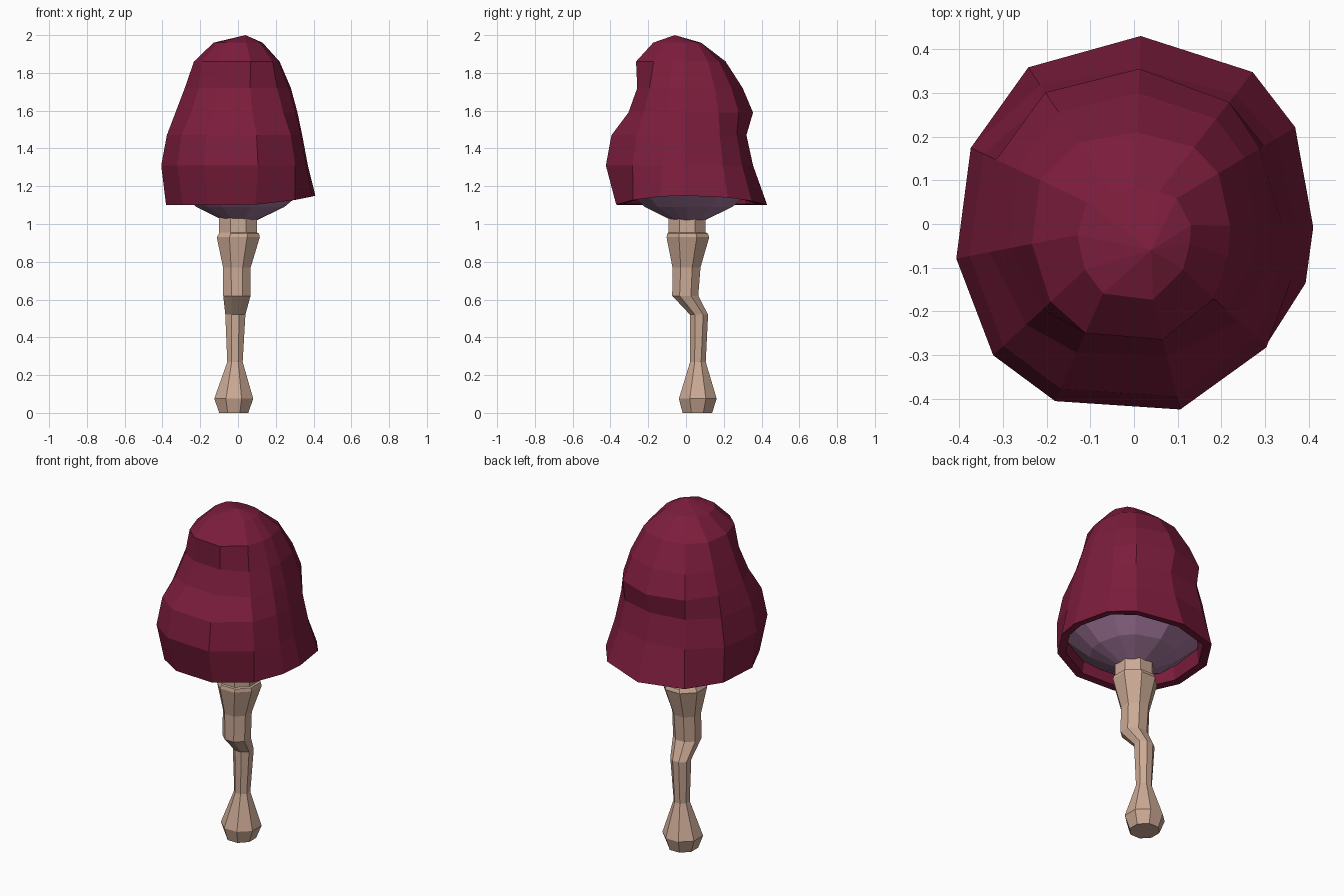
import bpy, bmesh, math

if "Cube" in bpy.data.objects:
    bpy.data.objects.remove(bpy.data.objects["Cube"])


def material(name, rgb):
    m = bpy.data.materials.new(name)
    m.diffuse_color = (*rgb, 1)
    m.use_nodes = True
    m.node_tree.nodes["Principled BSDF"].inputs["Base Color"].default_value = m.diffuse_color
    return m


def ring(z, x0, x1, y0, y1, angles, p=2.0, centre=None):
    """Closed ring whose four quadrants reach the given extents."""
    cx, cy = centre or ((x0 + x1) / 2, (y0 + y1) / 2)
    pts = []
    for deg in angles:
        c, s = math.cos(math.radians(deg)), math.sin(math.radians(deg))
        a = x1 - cx if c > 0 else cx - x0
        b = y1 - cy if s > 0 else cy - y0
        r = (abs(c / a) ** p + abs(s / b) ** p) ** (-1 / p)
        pts.append((cx + r * c, cy + r * s, z))
    return pts


def loft(name, rings, mat, start_cap=False, end_cap=False, apex=None):
    bm = bmesh.new()
    loops = [[bm.verts.new(p) for p in r] for r in rings]
    n = len(loops[0])
    for lo, hi in zip(loops, loops[1:]):
        for i in range(n):
            j = (i + 1) % n
            bm.faces.new((lo[i], lo[j], hi[j], hi[i]))
    if start_cap:
        bm.faces.new(loops[0][::-1])
    if end_cap:
        bm.faces.new(loops[-1])
    if apex:
        top = bm.verts.new(apex)
        for i in range(n):
            bm.faces.new((loops[-1][i], loops[-1][(i + 1) % n], top))
    me = bpy.data.meshes.new(name)
    bm.to_mesh(me)
    bm.free()
    me.materials.append(mat)
    ob = bpy.data.objects.new(name, me)
    bpy.context.collection.objects.link(ob)
    return ob


red = material("cap_red", (0.2, 0.012, 0.045))
mauve = material("gill_mauve", (0.36, 0.18, 0.32))
tan = material("stem_tan", (0.6, 0.4, 0.3))

# Cap: lumpy hood with a dented front and back, and a turned-in rim
CAP_ANGLES = [-1, 31, 52, 88, 124, 155, 191, 223, 246, 284, 317, 341]
cap_profile = [  # z, x min, x max, y min, y max
    (1.10, -.385, .41, -.375, .43),
    (1.31, -.41, .37, -.435, .355),
    (1.47, -.38, .34, -.405, .32),
    (1.59, -.335, .315, -.31, .355),
    (1.72, -.285, .28, -.262, .30),
    (1.86, -.235, .22, -.272, .21),
    (1.96, -.13, .13, -.18, .08),
]
shell = [ring(*row, CAP_ANGLES, 2.3, (0, 0)) for row in cap_profile]
rim = [(x, y, z + 0.05 * max(0, x / 0.41) ** 2) for x, y, z in shell[0]]
shell[0] = rim
lip = [(x * .89, y * .89, z + .005) for x, y, z in rim]
inner = [(x * .86, y * .86, 1.20) for x, y, z in rim]
loft("cap", [inner, lip] + shell, red, apex=(.04, -.06, 2.0))

# Gills: shallow bowl under the cap
gill_rows = [(1.02, .09), (1.09, .235), (1.19, .355)]
gills = [ring(z, .01 - r, .01 + r, .01 - r, .01 + r, CAP_ANGLES) for z, r in gill_rows]
loft("gills", gills, mauve, start_cap=True)

# Stem: crooked stalk with a bulb foot and a collar
STEM_ANGLES = [22.5 + 45 * i for i in range(8)]
stem_profile = [
    (0.0, -.105, .06, -.025, .145),
    (0.075, -.135, .09, -.045, .17),
    (0.27, -.06, .028, .018, .108),
    (0.52, -.073, .045, .018, .12),
    (0.62, -.085, .073, -.078, .07),
    (0.77, -.085, .073, -.078, .083),
    (0.93, -.122, .125, -.112, .132),
    (0.95, -.108, .12, -.108, .125),
    (0.955, -.108, .11, -.10, .112),
    (1.06, -.108, .11, -.10, .112),
]
stem = [ring(*row, STEM_ANGLES) for row in stem_profile]
loft("stem", stem, tan, start_cap=True, end_cap=True)
